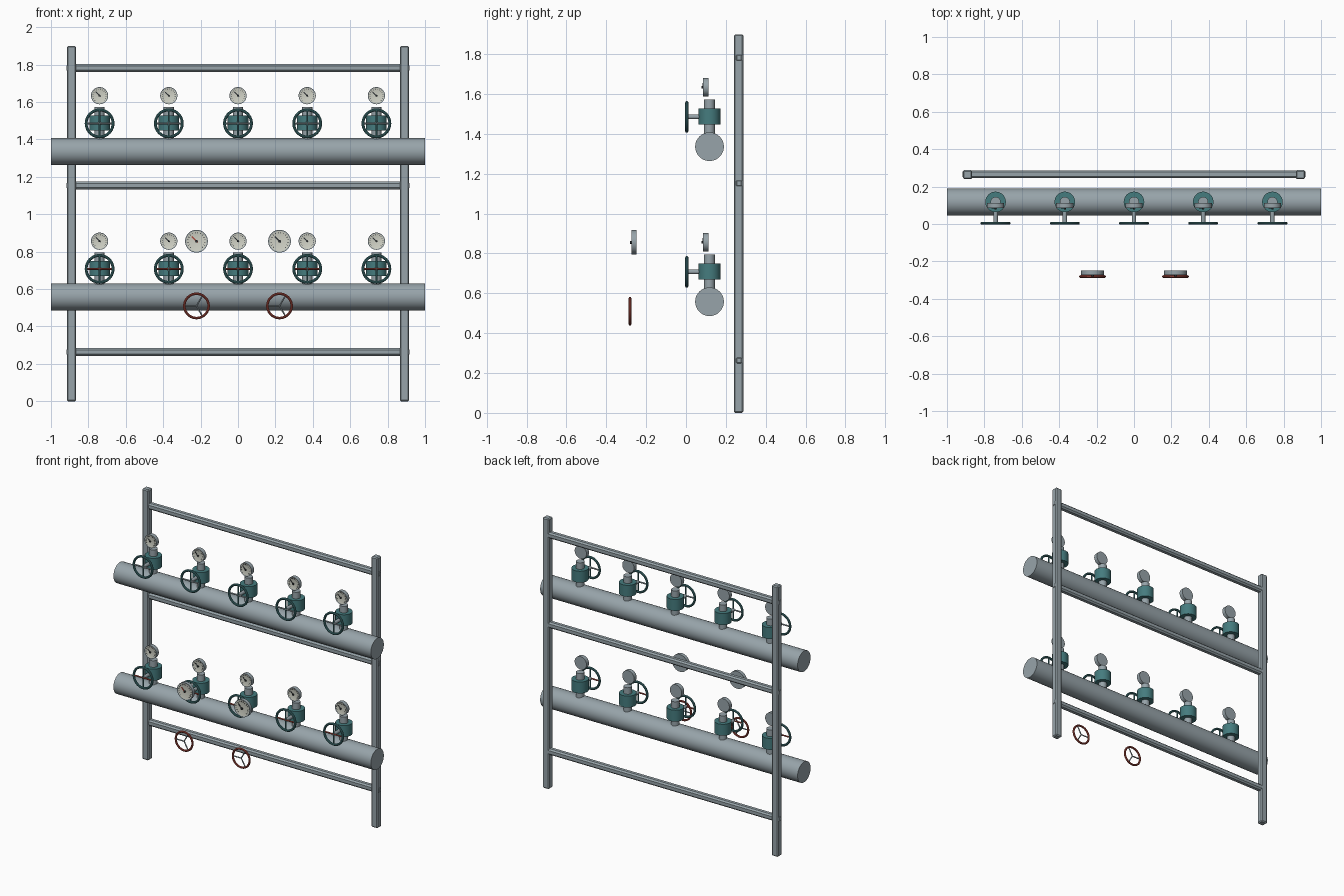
import bpy, bmesh, math
from mathutils import Vector, Matrix

cube = bpy.data.objects.get("Cube")
if cube:
    bpy.data.objects.remove(cube, do_unlink=True)


def material(name, r, g, b):
    m = bpy.data.materials.new(name)
    m.use_nodes = True
    m.diffuse_color = (r, g, b, 1)
    m.node_tree.nodes["Principled BSDF"].inputs["Base Color"].default_value = (r, g, b, 1)
    return m


steel = material("grey steel", 0.31, 0.37, 0.40)
teal = material("teal paint", 0.06, 0.20, 0.21)
cream = material("cream dial", 0.64, 0.65, 0.57)
red = material("red paint", 0.40, 0.07, 0.05)
dark = material("dark marks", 0.03, 0.035, 0.04)


def finish(bm, name, mats, smooth=True):
    bmesh.ops.recalc_face_normals(bm, faces=bm.faces)
    mesh = bpy.data.meshes.new(name)
    bm.to_mesh(mesh)
    bm.free()
    for m in mats:
        mesh.materials.append(m)
    ob = bpy.data.objects.new(name, mesh)
    bpy.context.collection.objects.link(ob)
    if smooth:
        bpy.ops.object.select_all(action='DESELECT')
        ob.select_set(True)
        bpy.context.view_layer.objects.active = ob
        bpy.ops.object.shade_smooth_by_angle(angle=math.radians(35))
    return ob


def rod(name, a, b, r, mat, sides=24):
    # Cylinder from point a to point b
    a, b = Vector(a), Vector(b)
    turn = (b - a).to_track_quat('Z', 'Y').to_matrix().to_4x4()
    bm = bmesh.new()
    bmesh.ops.create_cone(bm, cap_ends=True, segments=sides, radius1=r, radius2=r,
                          depth=(b - a).length, matrix=Matrix.Translation((a + b) / 2) @ turn)
    return finish(bm, name, [mat])


def beam(name, center, size, bevel):
    bm = bmesh.new()
    bmesh.ops.create_cube(bm, size=1, matrix=Matrix.Translation(center) @ Matrix.Diagonal((*size, 1)))
    ob = finish(bm, name, [steel], smooth=False)
    mod = ob.modifiers.new("chamfer", 'BEVEL')
    mod.width, mod.segments = bevel, 1
    return ob


def ring(name, center, radius, tube, mat):
    # Torus facing the front: a small circle spun around the y axis
    c = Vector(center)
    bm = bmesh.new()
    made = bmesh.ops.create_circle(bm, segments=10, radius=tube,
                                   matrix=Matrix.Translation(c + Vector((radius, 0, 0))))
    bmesh.ops.spin(bm, geom=made["verts"] + list(bm.edges), cent=c, axis=(0, 1, 0),
                   angle=math.tau, steps=40, use_merge=True)
    bmesh.ops.remove_doubles(bm, verts=bm.verts, dist=0.0001)
    return finish(bm, name, [mat])


def polar(center, radius, degrees):
    t = math.radians(degrees)
    return Vector(center) + Vector((radius * math.cos(t), 0, radius * math.sin(t)))


def plates(name, center, spans, mat, thick=0.002):
    # Radial strips on a dial: (inner radius, outer radius, angle, width)
    bm = bmesh.new()
    for r0, r1, angle, width in spans:
        spot = Matrix.Translation(polar(center, (r0 + r1) / 2, angle))
        turn = Matrix.Rotation(-math.radians(angle), 4, 'Y')
        bmesh.ops.create_cube(bm, size=1, matrix=spot @ turn @ Matrix.Diagonal((r1 - r0, thick, width, 1)))
    return finish(bm, name, [mat], smooth=False)


def gauge(name, center, r, depth, needle_mat):
    x, y, z = center
    # Case with the cream dial inset in its front face
    bm = bmesh.new()
    bmesh.ops.create_cone(bm, cap_ends=True, segments=32, radius1=r, radius2=r, depth=depth,
                          matrix=Matrix.Translation(center) @ Matrix.Rotation(math.pi / 2, 4, 'X'))
    bm.normal_update()
    front = [f for f in bm.faces if f.normal.y < -0.9]
    bmesh.ops.inset_region(bm, faces=front, thickness=r * 0.1, depth=-0.002)
    front[0].material_index = 1
    finish(bm, name + "_case", [steel, cream])
    # Scale marks, needle and its pin
    dial = (x, y - depth / 2 + 0.001, z)
    plates(name + "_marks", dial, [(r * 0.7, r * 0.82, -45 + 18 * i, r * 0.05) for i in range(16)], dark)
    needle = (x, dial[1] - 0.004, z)
    plates(name + "_needle", needle, [(-r * 0.15, r * 0.6, 135, r * 0.12)], needle_mat)
    rod(name + "_pin", dial, (x, dial[1] - 0.008, z), r * 0.12, dark, 12)


# Frame: two posts and three cross rails
BACK = 0.264
for side, x in (("right", -0.89), ("left", 0.89)):
    beam(side + "_post", (x, BACK, 0.95), (0.05, 0.048, 1.9), 0.007)
for level, z in (("lower", 0.263), ("middle", 1.153), ("upper", 1.783)):
    beam(level + "_rail", (0, BACK + 0.002, z), (1.836, 0.042, 0.042), 0.01)


def valve(name, x, base, bar_mat):
    y, wheel_y, mid = 0.118, 0.004, base + 0.15
    rod(name + "_lower_neck", (x, y, base + 0.05), (x, y, base + 0.115), 0.027, steel)
    rod(name + "_body", (x, y, base + 0.112), (x, y, base + 0.192), 0.055, teal, 32)
    rod(name + "_upper_neck", (x, y, base + 0.19), (x, y, base + 0.238), 0.027, steel)
    rod(name + "_stem", (x, wheel_y, mid), (x, y, mid), 0.012, steel, 16)
    # Handwheel with crossed spokes
    hub = (x, wheel_y, mid)
    ring(name + "_wheel", hub, 0.072, 0.008, teal)
    rod(name + "_upright_spoke", polar(hub, 0.07, 90), polar(hub, 0.07, 270), 0.005, teal, 10)
    rod(name + "_level_spoke", polar(hub, 0.07, 0), polar(hub, 0.07, 180), 0.005, bar_mat, 10)
    gauge(name + "_gauge", (x, 0.099, base + 0.298), 0.046, 0.028, dark)


# Two header pipes, each with a row of five valves
for level, z, bar_mat in (("lower", 0.558, red), ("upper", 1.336, steel)):
    rod(level + "_pipe", (-1, 0.118, z), (1, 0.118, z), 0.072, steel, 48)
    for i in range(5):
        valve(f"{level}_valve_{i + 1}", (i - 2) * 0.37, z, bar_mat)

# Front pair of large gauges and red three-spoke handwheels
for side, x, needle_mat in (("right", -0.222, red), ("left", 0.222, dark)):
    gauge(side + "_front_gauge", (x, -0.261, 0.856), 0.061, 0.024, needle_mat)
    hub = (x, -0.281, 0.51)
    ring(side + "_red_wheel", hub, 0.065, 0.007, red)
    for i, angle in enumerate((60, 180, 300)):
        rod(f"{side}_red_wheel_spoke_{i + 1}", hub, polar(hub, 0.063, angle), 0.004, steel, 10)
